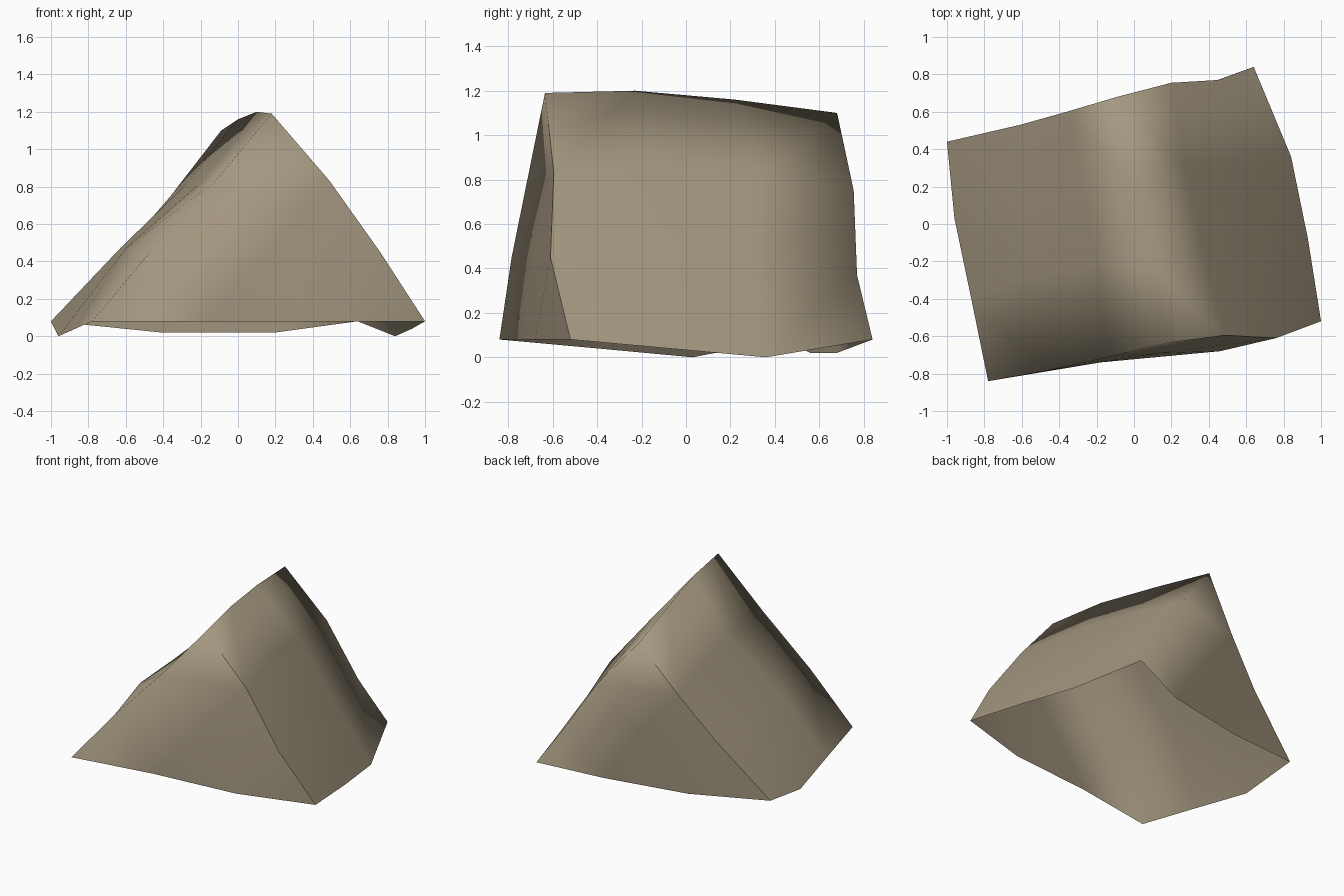
import bpy, bmesh

if "Cube" in bpy.data.objects:
    bpy.data.objects.remove(bpy.data.objects["Cube"])

# Hollow irregular wedge of rock, open underneath: four arches from front to back.
# Each arch: right base, right slope x2, ridge, left slope x2, left base
ARCHES = [
    [(1, -.52, .08), (.76, -.61, .45), (.49, -.595, .83), (.18, -.635, 1.19),
     (-.13, -.71, .82), (-.47, -.785, .45), (-.78, -.84, .08)],
    [(.93, -.08, .04), (.71, -.12, .44), (.36, -.11, .86), (.10, -.23, 1.20),
     (-.20, -.22, .82), (-.60, -.29, .47), (-.87, -.40, .04)],
    [(.84, .36, 0), (.58, .32, .40), (.265, .33, .815), (0, .22, 1.16),
     (-.29, .22, .80), (-.63, .14, .47), (-.96, .03, 0)],
    [(.64, .84, .08), (.45, .77, .37), (.20, .755, .75), (-.09, .68, 1.10),
     (-.36, .60, .75), (-.61, .53, .46), (-1, .44, .08)],
]
# End walls: middle point, then the two points along the bottom edge (left to right)
ENDS = [
    [(.14, -.69, .45), (-.18, -.74, .08), (.46, -.68, .08)],
    [(-.08, .67, .43), (-.41, .56, .02), (.20, .68, .02)],
]

bm = bmesh.new()
arches = [[bm.verts.new(p) for p in arch] for arch in ARCHES]

# Left and right slopes
for a, b in zip(arches, arches[1:]):
    for i in range(6):
        bm.faces.new((a[i], a[i + 1], b[i + 1], b[i]))

# Front and back walls: three corner triangles and a fan round the middle
for arch, end in zip((arches[0], arches[3]), ENDS):
    mid, *bottom = [bm.verts.new(p) for p in end]
    ring = arch + bottom
    for i in (0, 3, 6):
        bm.faces.new((ring[i - 1], ring[i], ring[i + 1]))
    loop = (1, 2, 4, 5, 7, 8)
    for i, j in zip(loop, loop[1:] + loop[:1]):
        bm.faces.new((mid, ring[i], ring[j]))

# Outward normals, soft shading
bmesh.ops.recalc_face_normals(bm, faces=bm.faces)
top = max(bm.faces, key=lambda f: f.calc_center_median().z)
if top.normal.z < 0:
    bmesh.ops.reverse_faces(bm, faces=bm.faces)
for f in bm.faces:
    f.smooth = True

# Crisp front-right and back-left corners
for arch, start in ((arches[0], 0), (arches[3], 3)):
    for i in range(start, start + 3):
        bm.edges.get((arch[i], arch[i + 1])).smooth = False

mesh = bpy.data.meshes.new("rock")
bm.to_mesh(mesh)
bm.free()

stone = bpy.data.materials.new("warm grey stone")
stone.diffuse_color = (.37, .31, .215, 1)
stone.use_nodes = True
stone.node_tree.nodes["Principled BSDF"].inputs["Base Color"].default_value = stone.diffuse_color
mesh.materials.append(stone)
rock = bpy.data.objects.new("rock", mesh)
bpy.context.collection.objects.link(rock)
